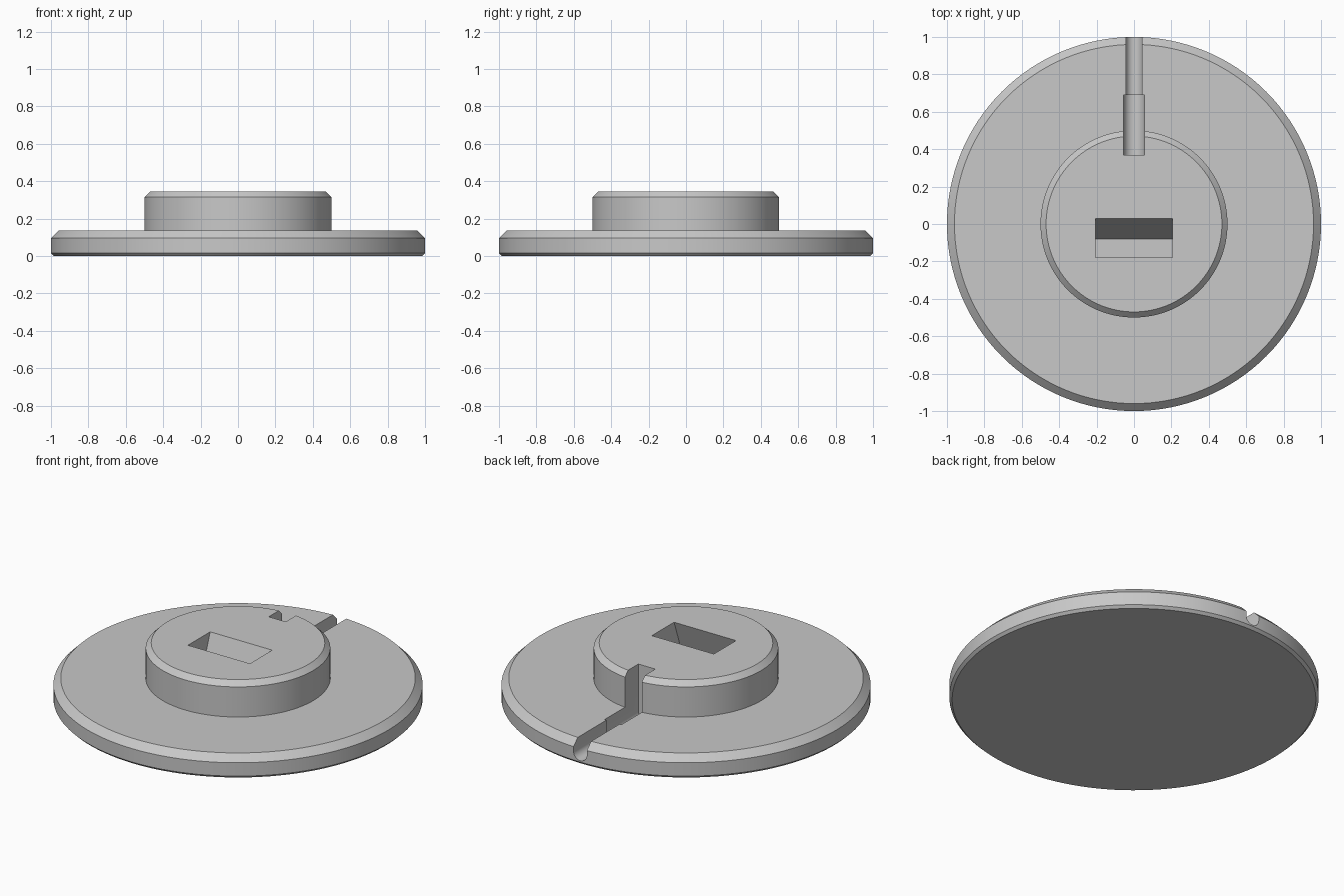
import bpy
import bmesh
import math
from mathutils import Vector

if "Cube" in bpy.data.objects:
    bpy.data.objects.remove(bpy.data.objects["Cube"], do_unlink=True)

SEGMENTS = 128
HUB_TOP = 0.345

grey = bpy.data.materials.new("plain grey")
grey.use_nodes = True
colour = (0.58, 0.58, 0.58, 1)
grey.diffuse_color = colour
grey.node_tree.nodes["Principled BSDF"].inputs["Base Color"].default_value = colour


def finish(name, bm):
    bmesh.ops.recalc_face_normals(bm, faces=bm.faces)
    mesh = bpy.data.meshes.new(name)
    bm.to_mesh(mesh)
    bm.free()
    mesh.materials.append(grey)
    obj = bpy.data.objects.new(name, mesh)
    bpy.context.collection.objects.link(obj)
    return obj


def lathe(name, profile):
    """Revolve (radius, z) points around z and cap both ends."""
    bm = bmesh.new()
    verts = [bm.verts.new((r, 0, z)) for r, z in profile]
    edges = [bm.edges.new(pair) for pair in zip(verts, verts[1:])]
    bmesh.ops.spin(bm, geom=verts + edges, cent=(0, 0, 0), axis=(0, 0, 1),
                   angle=math.tau, steps=SEGMENTS)
    bmesh.ops.remove_doubles(bm, verts=bm.verts, dist=0.0001)
    bmesh.ops.holes_fill(bm, edges=[e for e in bm.edges if e.is_boundary], sides=0)
    return finish(name, bm)


def prism(name, points, sweep):
    """Extrude a closed outline along a vector."""
    bm = bmesh.new()
    face = bm.faces.new([bm.verts.new(p) for p in points])
    new = bmesh.ops.extrude_face_region(bm, geom=[face])["geom"]
    bmesh.ops.translate(bm, vec=Vector(sweep),
                        verts=[g for g in new if isinstance(g, bmesh.types.BMVert)])
    return finish(name, bm)


def channel(name, radius, y0, y1, centre_z=0.067, top=0.5):
    """Round-bottomed groove running along y, open at the top."""
    arc = [math.pi + math.pi * i / 24 for i in range(25)]
    points = [(radius * math.cos(a), y0, centre_z + radius * math.sin(a)) for a in arc]
    points += [(radius, y0, top), (-radius, y0, top)]
    return prism(name, points, (0, y1 - y0, 0))


def cut(target, cutter):
    cutter.hide_render = True
    mod = target.modifiers.new(cutter.name, "BOOLEAN")
    mod.operation = "DIFFERENCE"
    mod.solver = "EXACT"
    mod.object = cutter
    bpy.ops.object.modifier_apply(modifier=mod.name)
    bpy.data.objects.remove(cutter, do_unlink=True)


# Chamfered round base with a raised hub
body = lathe("base_and_hub", [
    (0.985, 0), (1, 0.015), (1, 0.095), (0.96, 0.135),
    (0.5, 0.135), (0.5, 0.315), (0.47, HUB_TOP)])
bpy.context.view_layer.objects.active = body
body.select_set(True)

# Leaning rectangular pocket in the hub
lean = 0.36
outline = []
for z, sides in ((0.04, (-0.18, 0.03)), (0.45, (0.03, -0.18))):
    outline += [(-0.205, y + lean * (z - HUB_TOP), z) for y in sides]
cut(body, prism("pocket_cutter", outline, (0.41, 0, 0)))

# Cable groove: wide through the hub wall, narrower out to the rim
cut(body, channel("wide_groove_cutter", 0.056, 0.37, 0.69))
cut(body, channel("narrow_groove_cutter", 0.044, 0.6, 1.1))

bpy.ops.object.shade_smooth_by_angle(angle=math.radians(30))
